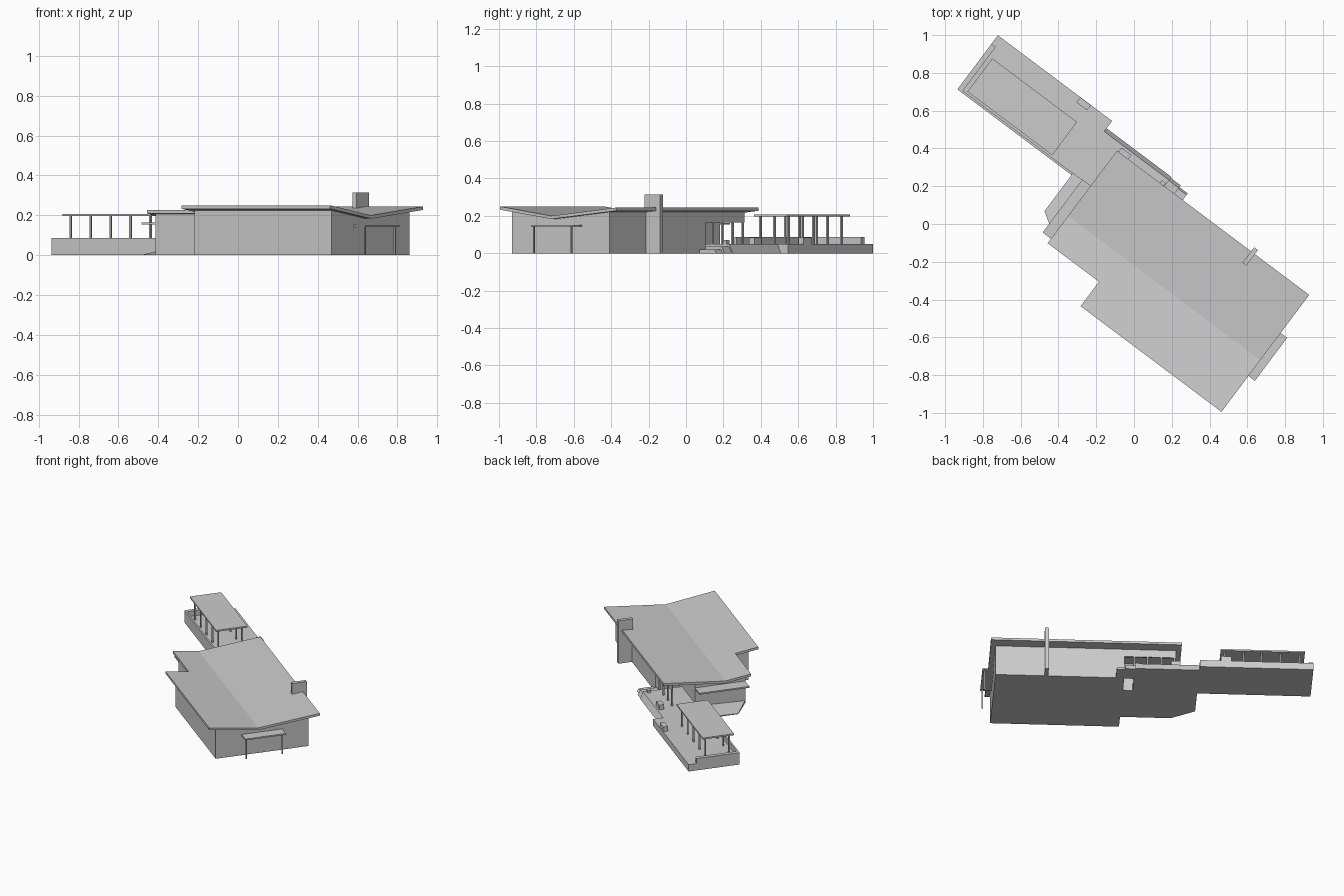
import bpy, bmesh, math
from mathutils import Matrix, Vector

if "Cube" in bpy.data.objects:
    bpy.data.objects.remove(bpy.data.objects["Cube"])

# The house is drawn in its own axes: a = along the house, b = across it, then turned
TURN = Matrix.Rotation(-math.atan2(0.6, 0.8), 4, 'Z')
VALLEY, VALLEY_Z, THICK = -0.175, 0.200, 0.017


def roof_z(b):
    """Top of the butterfly roof at position b."""
    if b < VALLEY:
        return VALLEY_Z + (VALLEY - b) * 0.05 / 0.343
    return VALLEY_Z + (b - VALLEY) * 0.044 / 0.431


def loft(name, low, high):
    """Closed solid between two matching loops."""
    bm = bmesh.new()
    lo = [bm.verts.new(p) for p in low]
    hi = [bm.verts.new(p) for p in high]
    n = len(lo)
    bm.faces.new(lo)
    bm.faces.new(hi)
    for i in range(n):
        j = (i + 1) % n
        bm.faces.new((lo[i], lo[j], hi[j], hi[i]))
    bmesh.ops.recalc_face_normals(bm, faces=bm.faces)
    bm.transform(TURN)
    me = bpy.data.meshes.new(name)
    bm.to_mesh(me)
    bm.free()
    ob = bpy.data.objects.new(name, me)
    bpy.context.collection.objects.link(ob)
    return ob


def section(name, a0, a1, profile):
    """Run a (b, z) profile from a0 to a1."""
    return loft(name, [(a0, b, z) for b, z in profile], [(a1, b, z) for b, z in profile])


def box(name, a0, a1, b0, b1, z0, z1):
    return section(name, a0, a1, [(b0, z0), (b1, z0), (b1, z1), (b0, z1)])


def post(name, a, b, z0, z1, r=0.005):
    return box(name, a - r, a + r, b - r, b + r, z0, z1)


def roof(name, a0, a1, b0, b1):
    bs = [b0, VALLEY, b1]
    top = [(b, roof_z(b)) for b in bs]
    return section(name, a0, a1, top + [(b, z - THICK) for b, z in reversed(top)])


def walls(name, a0, a1, b0, b1):
    """House block whose top follows the underside of the roof."""
    top = [(b, roof_z(b) - THICK) for b in (b1, VALLEY, b0)]
    return section(name, a0, a1, [(b0, 0), (b1, 0)] + top)


# Butterfly roof, full width and narrower wing
roof("main_roof", 0.035, 0.967, -0.518, 0.256)
roof("wing_roof", -0.305, 0.035, -0.356, 0.256)

# House walls
walls("main_walls", 0.075, 0.934, -0.462, 0.188)
walls("wing_walls", -0.27, 0.075, -0.33, 0.025)

# Covered porch: beam and posts
section("porch_beam", -0.27, 0.075,
        [(0.178, 0.165), (0.188, 0.165), (0.188, roof_z(0.188) - THICK),
         (0.178, roof_z(0.178) - THICK)])
for i in range(4):
    post(f"porch_post_{i}", -0.26 + i * 0.09, 0.183, 0.05, 0.165)

# Chimney fin
box("chimney", 0.583, 0.608, 0.18, 0.283, 0, 0.315)

# Entrance canopy and its posts
box("entrance_canopy", 0.93, 1.01, -0.28, 0.004, 0.142, 0.152)
for i, b in enumerate((-0.268, -0.018)):
    post(f"entrance_post_{i}", 0.997, b, 0, 0.143, 0.004)

# Window canopy on the far end of the wing
section_low = [(-0.36, -0.326), (-0.265, -0.326), (-0.265, 0.025), (-0.36, 0.025)]
loft("window_canopy", [(a, b, 0.153) for a, b in section_low],
     [(a, b, 0.163) for a, b in section_low])

# Sloping plinth under the window
plinth = [(-0.262, -0.33, 0.02), (-0.42, -0.23, 0.004), (-0.42, 0.025, 0.012), (-0.262, 0.025, 0.03)]
loft("plinth", [(a, b, 0) for a, b, z in plinth], plinth)

# Porch deck with a battered side, and two steps
section("porch_deck", -0.42, 0.01, [(0.02, 0), (0.318, 0), (0.297, 0.05), (0.02, 0.05)])
section("upper_step", 0.01, 0.075, [(0.18, 0), (0.312, 0), (0.295, 0.036), (0.18, 0.036)])
section("lower_step", 0.075, 0.13, [(0.18, 0), (0.30, 0), (0.29, 0.02), (0.18, 0.02)])

# Terrace with low parapets
box("terrace", -1.176, -0.42, 0.009, 0.367, 0, 0.05)
box("front_parapet", -1.176, -0.42, 0.009, 0.021, 0.05, 0.087)
box("end_parapet", -1.176, -1.148, 0.021, 0.31, 0.05, 0.087)

# Planter blocks
box("terrace_planter", -0.63, -0.56, 0.332, 0.366, 0.05, 0.085)
box("porch_planter", -0.295, -0.23, 0.25, 0.284, 0.05, 0.085)
box("step_planter", -0.02, 0.005, 0.25, 0.275, 0.05, 0.07)

# Pergola
box("pergola_roof", -1.126, -0.565, 0.032, 0.251, 0.196, 0.207)
for row, b in enumerate((0.055, 0.222)):
    for i in range(5):
        post(f"pergola_post_{row}_{i}", -1.09 + i * 0.125, b, 0.05, 0.197)
